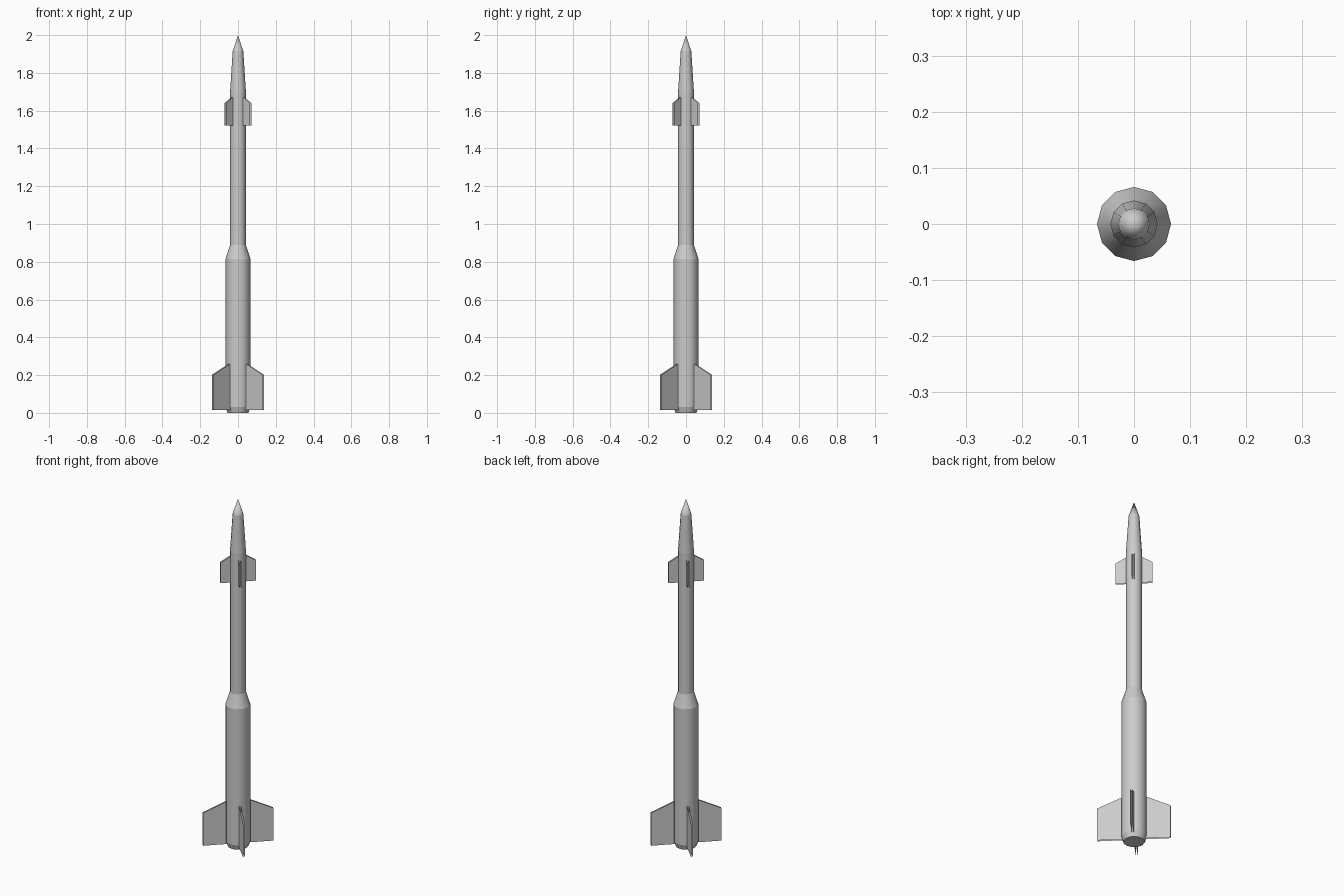
import bpy, bmesh, math
from mathutils import Matrix

if "Cube" in bpy.data.objects:
    bpy.data.objects.remove(bpy.data.objects["Cube"])

SIDES = 12
grey = bpy.data.materials.new("light_grey")
grey.diffuse_color = (0.6, 0.6, 0.6, 1)
grey.use_nodes = True
grey.node_tree.nodes["Principled BSDF"].inputs["Base Color"].default_value = grey.diffuse_color


def finish(name, bm):
    me = bpy.data.meshes.new(name)
    bm.to_mesh(me)
    bm.free()
    me.materials.append(grey)
    ob = bpy.data.objects.new(name, me)
    bpy.context.collection.objects.link(ob)
    return ob


def lathe(name, profile, cap=False):
    """Twelve-sided turned part: smooth around, crisp at every ring."""
    bm = bmesh.new()
    rings = []
    for r, z in profile:
        if r == 0:
            rings.append([bm.verts.new((0, 0, z))])
        else:
            rings.append([bm.verts.new((r * math.cos(math.tau * k / SIDES),
                                        r * math.sin(math.tau * k / SIDES), z))
                          for k in range(SIDES)])
    for a, b in zip(rings, rings[1:]):
        for k in range(SIDES):
            n = (k + 1) % SIDES
            vs = [a[k], a[n], b[0]] if len(b) == 1 else [a[k], a[n], b[n], b[k]]
            bm.faces.new(vs).smooth = True
    if cap:
        bm.faces.new(rings[0][::-1])
    for e in bm.edges:
        v, w = e.verts
        if abs(v.co.z - w.co.z) < 1e-5:
            e.smooth = False
    return finish(name, bm)


def fins(name, outline, gap):
    """Four diagonal fins, each a pair of parallel open skins."""
    bm = bmesh.new()
    for i in range(4):
        rot = Matrix.Rotation(math.radians(45 + 90 * i), 3, 'Z')
        for side in (-1, 1):
            vs = [bm.verts.new(rot @ Matrix.Identity(3) @ bpy_vec(r, side * gap / 2, z))
                  for r, z in outline]
            f = bm.faces.new(vs if side < 0 else vs[::-1])
            f.normal_update()
    return finish(name, bm)


def bpy_vec(x, y, z):
    from mathutils import Vector
    return Vector((x, y, z))


# booster stage, with bevelled tail and shoulder
lathe("booster_body", [(0.055, 0), (0.066, 0.03), (0.066, 0.815), (0.042, 0.89)], cap=True)
# slim upper stage, tapered nose and tip
lathe("upper_body", [(0.042, 0.89), (0.042, 1.70), (0.028, 1.915), (0, 2.0)])

# fins, outline as (radius, height), counter-clockwise seen from -y
fins("tail_fins", [(0.057, 0.015), (0.188, 0.015), (0.188, 0.203), (0.057, 0.263)], 0.01)
fins("nose_fins", [(0.034, 1.522), (0.095, 1.522), (0.095, 1.64), (0.034, 1.677)], 0.01)
